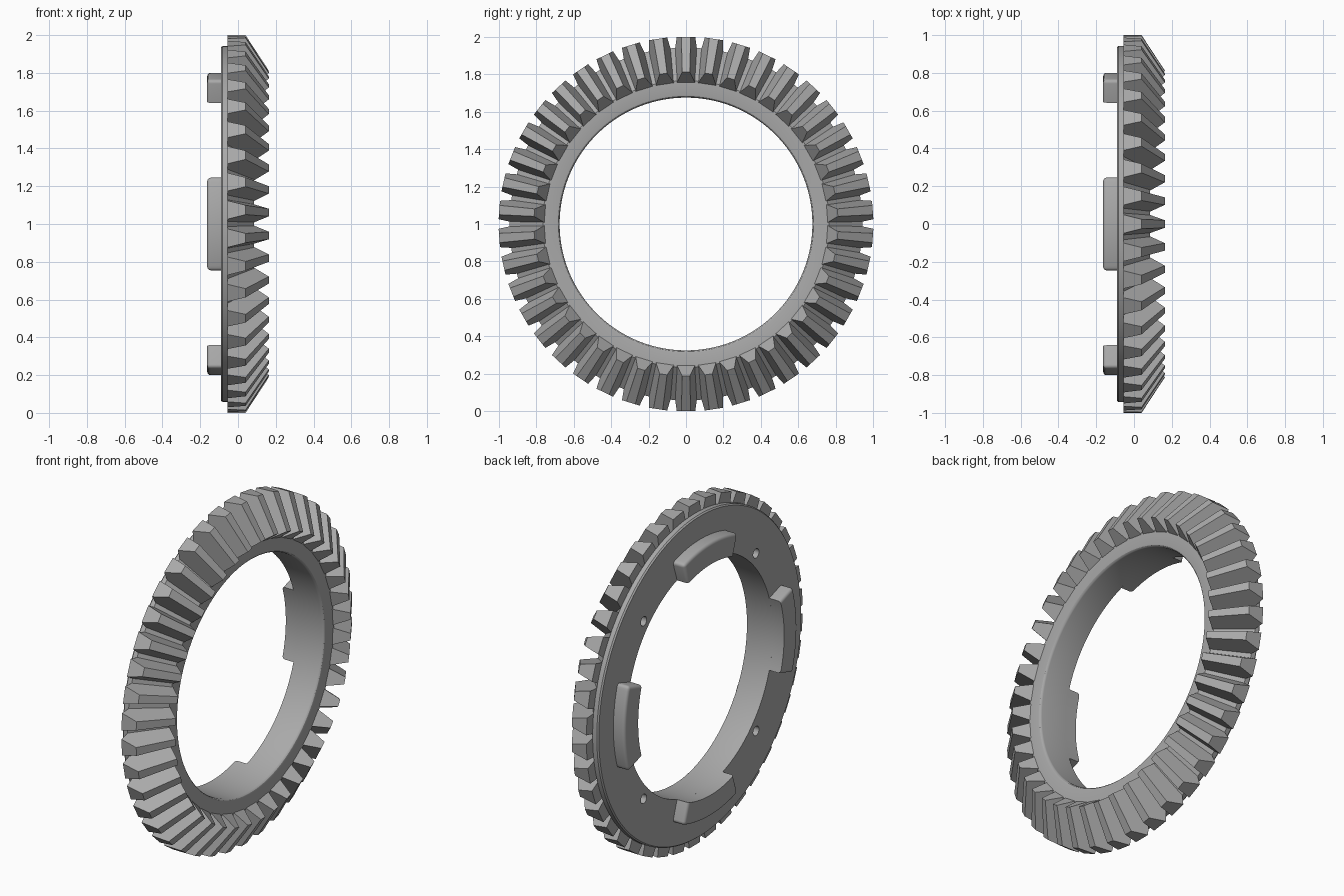
import bpy, bmesh
from math import sin, cos, pi, radians, hypot
from mathutils import Matrix, Vector

cube = bpy.data.objects.get("Cube")
if cube:
    bpy.data.objects.remove(cube)

TEETH = 42
BORE = 0.675
BACK = -0.09
FACE = 0.085
APEX = 0.69          # point on the axis where all tooth flanks meet

steel = bpy.data.materials.new("steel_grey")
steel.use_nodes = True
steel.diffuse_color = (0.4, 0.4, 0.4, 1)
steel.node_tree.nodes["Principled BSDF"].inputs["Base Color"].default_value = (0.4, 0.4, 0.4, 1)


def polar(x, r, a, side=0.0):
    """Point around the gear axis; a = 0 is straight up, side is sideways offset."""
    return (x, r * sin(a) + side * cos(a), 1 + r * cos(a) - side * sin(a))


def finish(name, bm):
    bmesh.ops.recalc_face_normals(bm, faces=bm.faces)
    mesh = bpy.data.meshes.new(name)
    bm.to_mesh(mesh)
    bm.free()
    mesh.materials.append(steel)
    ob = bpy.data.objects.new(name, mesh)
    bpy.context.collection.objects.link(ob)
    return ob


def activate(ob):
    bpy.ops.object.select_all(action='DESELECT')
    ob.select_set(True)
    bpy.context.view_layer.objects.active = ob


def smooth(ob, angle=30):
    activate(ob)
    bpy.ops.object.shade_smooth_by_angle(angle=radians(angle))


def sweep(bm, profile, start, end, steps, full=False):
    """Turn a closed (x, radius) profile about the gear axis."""
    rings = []
    for i in range(steps if full else steps + 1):
        a = start + (end - start) * i / steps
        rings.append([bm.verts.new(polar(x, r, a)) for x, r in profile])
    n = len(profile)
    for i in range(steps):
        p, q = rings[i], rings[(i + 1) % len(rings)]
        for j in range(n):
            k = (j + 1) % n
            bm.faces.new((p[j], p[k], q[k], q[j]))
    if not full:
        bm.faces.new(rings[0])
        bm.faces.new(rings[-1])


# Ring body with a rounded rim at the bore and a conical tooth root
bm = bmesh.new()
rim = [(FACE - 0.015 + 0.015 * sin(t), BORE + 0.015 - 0.015 * cos(t))
       for t in (pi / 2, pi / 3, pi / 6, 0)]
sweep(bm, [(BACK, BORE), (BACK, 0.935), (-0.082, 0.942), (-0.055, 0.942),
           (FACE, 0.765)] + rim, 0, 2 * pi, TEETH * 4, True)
body = finish("ring_body", bm)

# Four blind holes in the back
bm = bmesh.new()
for i in range(4):
    spot = Vector(polar(BACK, 0.735, pi / 4 + i * pi / 2))
    bmesh.ops.create_cone(bm, cap_ends=True, segments=24, radius1=0.027, radius2=0.027,
                          depth=0.12, matrix=Matrix.Translation(spot) @ Matrix.Rotation(pi / 2, 4, 'Y'))
cutter = finish("hole_cutter", bm)
cutter.hide_render = True
cut = body.modifiers.new("holes", 'BOOLEAN')
cut.operation = 'DIFFERENCE'
cut.solver = 'EXACT'
cut.object = cutter
activate(body)
bpy.ops.object.modifier_apply(modifier=cut.name)
bpy.data.objects.remove(cutter)
smooth(body)


# Bevel teeth: flat flanks that converge on the apex
def half_width(x, r):
    return 0.2553 * (APEX - x) - 0.141 * r


bm = bmesh.new()
outline = [(-0.055, 1.0), (0.04, 1.0), (0.163, 0.812), (0.08, 0.752), (-0.055, 0.92)]
for i in range(TEETH):
    a = 2 * pi * i / TEETH
    left, right = [[bm.verts.new(polar(x, r, a, s * half_width(x, r))) for x, r in outline]
                   for s in (-1, 1)]
    bm.faces.new(left)
    bm.faces.new(right)
    for j in range(5):
        k = (j + 1) % 5
        bm.faces.new((left[j], left[k], right[k], right[j]))
finish("teeth", bm)

# Four curved drive lugs on the back, rounded except along the bore
LUG_HALF = radians(18.2)
for i, name in enumerate(("top_lug", "back_lug", "bottom_lug", "front_lug")):
    bm = bmesh.new()
    mid = i * pi / 2
    sweep(bm, [(-0.163, BORE), (-0.163, 0.8), (BACK + 0.002, 0.8), (BACK + 0.002, BORE)],
          mid - LUG_HALF, mid + LUG_HALF, 17)
    bmesh.ops.recalc_face_normals(bm, faces=bm.faces)
    edges = []
    for e in bm.edges:
        c = (e.verts[0].co + e.verts[1].co) / 2
        if hypot(c.y, c.z - 1) > 0.69 and c.x < BACK - 0.01 and e.calc_face_angle(0) > 0.5:
            edges.append(e)
    bmesh.ops.bevel(bm, geom=edges, offset=0.018, segments=4, profile=0.5, affect='EDGES')
    smooth(finish(name, bm))
